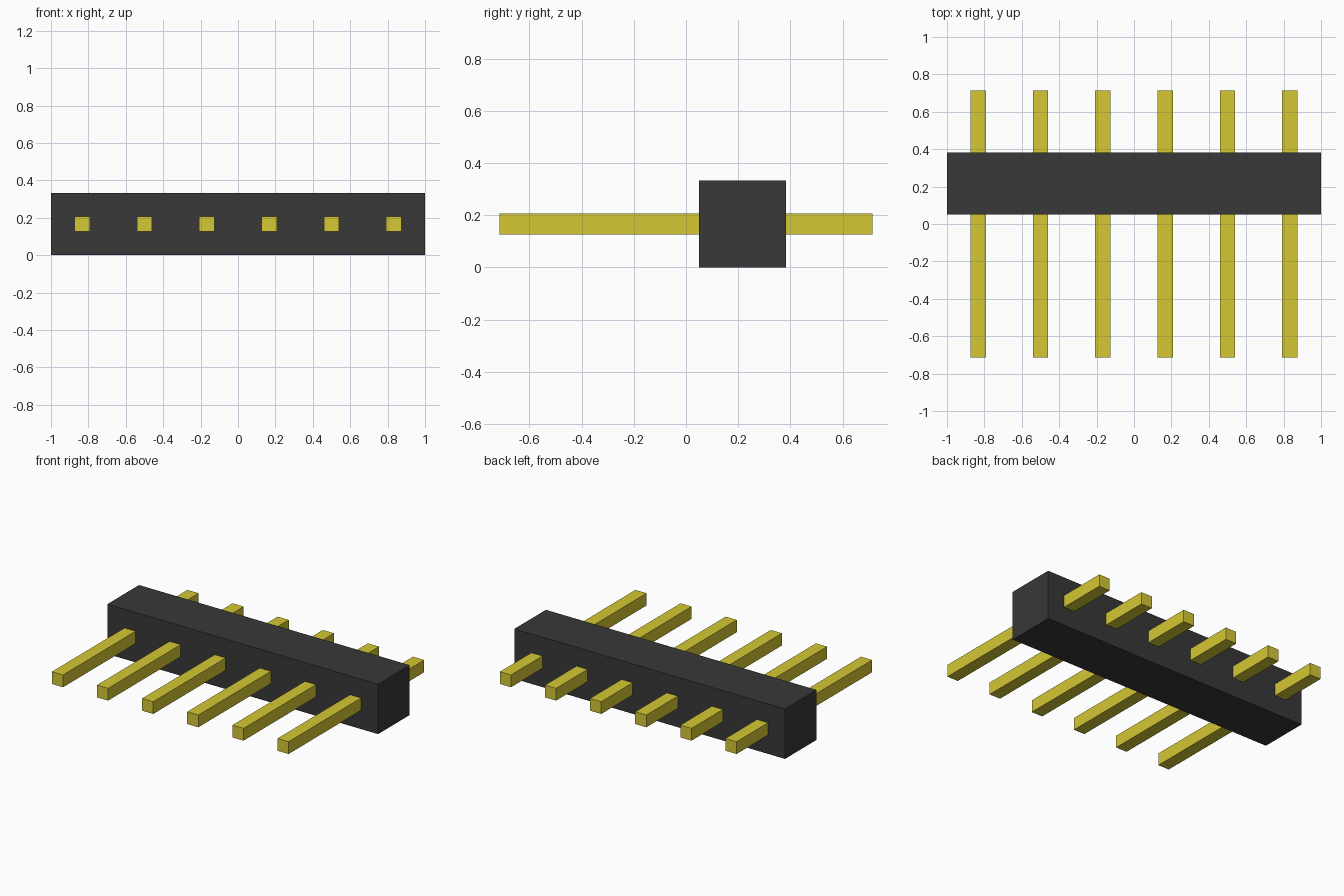
import bpy

if "Cube" in bpy.data.objects:
    bpy.data.objects.remove(bpy.data.objects["Cube"])

PITCH = 1 / 3
PIN_COUNT = 6


def material(name, color):
    mat = bpy.data.materials.new(name)
    mat.diffuse_color = color
    mat.use_nodes = True
    mat.node_tree.nodes["Principled BSDF"].inputs["Base Color"].default_value = mat.diffuse_color
    return mat


def box(name, center, size, mat):
    bpy.ops.mesh.primitive_cube_add(size=1, location=center)
    obj = bpy.context.object
    obj.name = name
    obj.scale = size
    bpy.ops.object.transform_apply(location=False, rotation=False, scale=True)
    obj.data.materials.append(mat)
    return obj


black = material("black_plastic", (0.04, 0.04, 0.04, 1))
gold = material("yellow_metal", (0.66, 0.58, 0.035, 1))

# Insulating housing bar, square in section
box("housing", (0, 0.05 + PITCH / 2, PITCH / 2), (2, PITCH, PITCH), black)

# Row of straight square pins running through the housing
for i in range(PIN_COUNT):
    x = (i - (PIN_COUNT - 1) / 2) * PITCH
    box(f"pin_{i + 1}", (x, 0, PITCH / 2), (0.082, 1.43, 0.082), gold)
